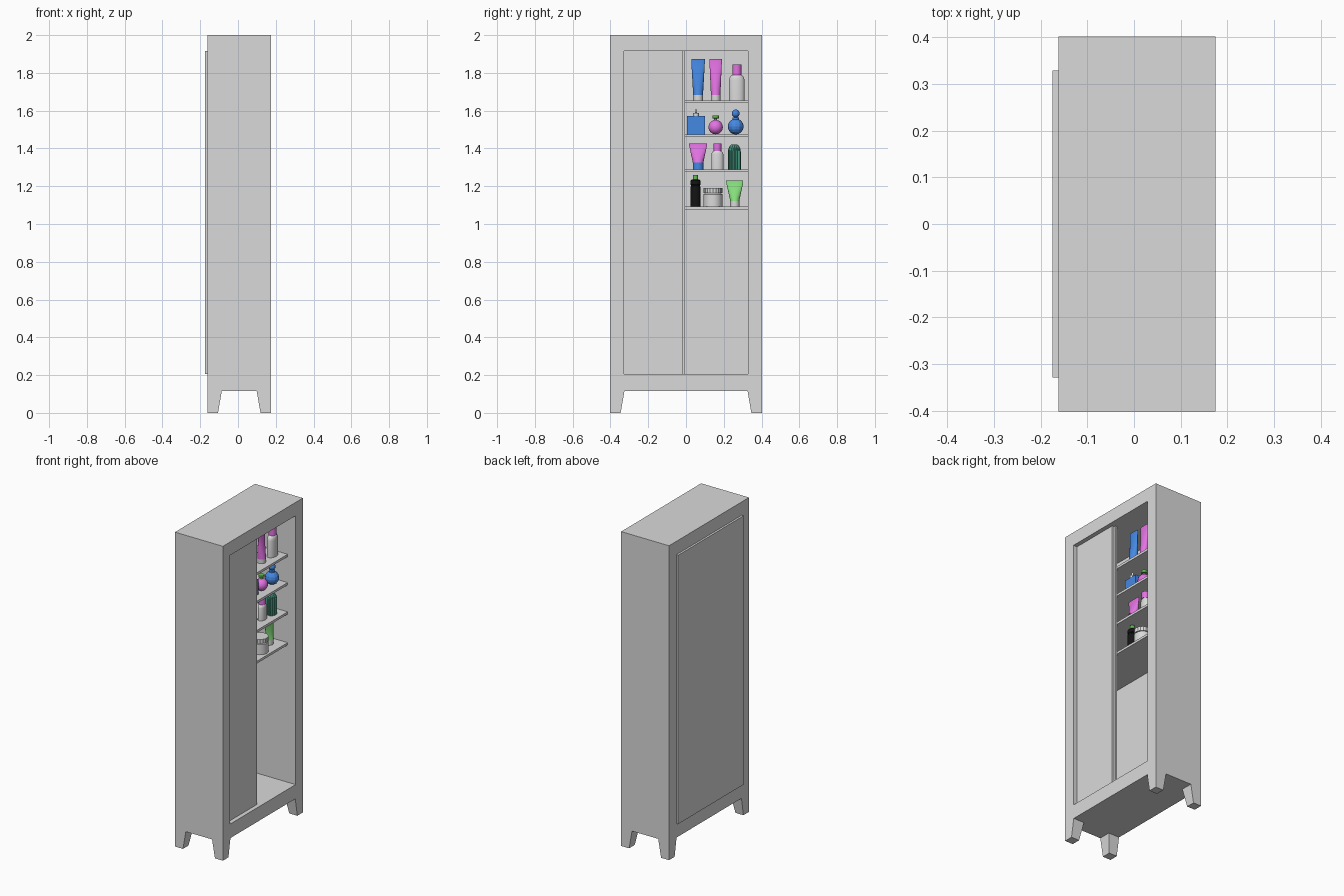
import bpy, bmesh, math

if "Cube" in bpy.data.objects:
    bpy.data.objects.remove(bpy.data.objects["Cube"])


def material(name, r, g, b):
    m = bpy.data.materials.new(name)
    m.diffuse_color = (r, g, b, 1)
    m.use_nodes = True
    m.node_tree.nodes["Principled BSDF"].inputs["Base Color"].default_value = m.diffuse_color
    return m


GREY = material("light grey", 0.70, 0.70, 0.70)
BLUE = material("blue", 0.06, 0.25, 0.77)
PINK = material("pink", 0.77, 0.17, 0.77)
LIME = material("light green", 0.25, 0.77, 0.21)
GREEN = material("green", 0.13, 0.50, 0.09)
TEAL = material("teal", 0.06, 0.32, 0.22)
BLACK = material("black", 0.007, 0.007, 0.007)


def finish(name, bm, mat, smooth=None):
    bmesh.ops.recalc_face_normals(bm, faces=bm.faces)
    me = bpy.data.meshes.new(name)
    bm.to_mesh(me)
    bm.free()
    ob = bpy.data.objects.new(name, me)
    bpy.context.collection.objects.link(ob)
    me.materials.append(mat)
    if smooth:
        bpy.ops.object.select_all(action='DESELECT')
        ob.select_set(True)
        bpy.context.view_layer.objects.active = ob
        bpy.ops.object.shade_smooth_by_angle(angle=math.radians(smooth))
    return ob


def box(name, x, y, z, mat, bevel=0):
    """Box from (min, max) ranges."""
    bm = bmesh.new()
    bmesh.ops.create_cube(bm, size=1)
    for v in bm.verts:
        for i, (a, b) in enumerate((x, y, z)):
            v.co[i] = a if v.co[i] < 0 else b
    ob = finish(name, bm, mat)
    if bevel:
        mod = ob.modifiers.new("bevel", 'BEVEL')
        mod.width, mod.segments = bevel, 3
    return ob


def loft(name, x, y, z, rings, mat, seg=24, flute=0, smooth=35):
    """Elliptical rings (half x, half y, height) joined bottom to top."""
    bm = bmesh.new()
    loops = []
    for hx, hy, h in rings:
        loop = []
        for i in range(seg):
            a = 2 * math.pi * i / seg
            k = 1 - (flute if i % 2 else 0)
            loop.append(bm.verts.new((x + hx * k * math.cos(a), y + hy * k * math.sin(a), z + h)))
        loops.append(loop)
    for lo, hi in zip(loops, loops[1:]):
        for i in range(seg):
            j = (i + 1) % seg
            bm.faces.new((lo[i], lo[j], hi[j], hi[i]))
    bm.faces.new(loops[0])
    bm.faces.new(loops[-1])
    return finish(name, bm, mat, smooth)


def turned(name, x, y, z, profile, mat, **kw):
    return loft(name, x, y, z, [(r, r, h) for r, h in profile], mat, **kw)


def ball(name, x, y, z, r, mat, seg=24, rings=16, smooth=60):
    bm = bmesh.new()
    bmesh.ops.create_uvsphere(bm, u_segments=seg, v_segments=rings, radius=r)
    bmesh.ops.translate(bm, vec=(x, y, z), verts=bm.verts)
    return finish(name, bm, mat, smooth)


def tube(name, y, z, cap_r, cap_h, top_half, height, mat, cap_mat, x=0.055):
    """Squeeze tube standing on its cap, pinched flat at the top."""
    turned(name + "_cap", x, y, z, [(cap_r, 0), (cap_r, cap_h)], cap_mat)
    rings = []
    for i in range(7):
        t = i / 6
        rings.append((cap_r * (1 - t) + 0.003, cap_r + (top_half - cap_r) * t,
                      cap_h + (height - 0.012 - cap_h) * t))
    rings.append((0.003, top_half, height))
    loft(name, x, y, z, rings, mat)


# Cabinet carcass: rectangular ring open front to back
bm = bmesh.new()
X0, X1, W = -0.162, 0.175, 0.402
OY, Z0, Z1 = 0.329, 0.205, 1.915
rects = ((-W, W, 0.115, 2.0), (-OY, OY, Z0, Z1))
g = [[[bm.verts.new((x, y, z)) for y, z in ((a, c), (b, c), (b, d), (a, d))]
      for a, b, c, d in rects] for x in (X0, X1)]
for i in range(4):
    j = (i + 1) % 4
    for s in (0, 1):
        bm.faces.new((g[s][0][i], g[s][0][j], g[s][1][j], g[s][1][i]))
        bm.faces.new((g[0][s][i], g[0][s][j], g[1][s][j], g[1][s][i]))
finish("cabinet_carcass", bm, GREY)
box("back_panel", (-0.175, -0.15), (-OY, OY), (Z0, Z1), GREY)

# Legs: flush outside, tapered inside
for sx, cx in ((1, X0), (-1, X1)):
    for sy in (1, -1):
        bm = bmesh.new()
        rows = []
        for w, z in ((0.056, 0), (0.076, 0.115)):
            rows.append([bm.verts.new((cx + sx * w * u, -sy * W + sy * w * v, z))
                         for u, v in ((0, 0), (1, 0), (1, 1), (0, 1))])
        for i in range(4):
            j = (i + 1) % 4
            bm.faces.new((rows[0][i], rows[0][j], rows[1][j], rows[1][i]))
        bm.faces.new(rows[0])
        bm.faces.new(rows[1])
        finish("leg", bm, GREY)

# Sliding doors, both pushed to the same side
box("front_sliding_door", (0.135, 0.148), (-OY, -0.018), (Z0, Z1), GREY)
box("rear_sliding_door", (0.121, 0.134), (-OY, -0.006), (Z0, Z1), GREY)

# Shelves
S = (1.655, 1.475, 1.289, 1.093)
for z in S:
    box("shelf", (-0.15, 0.119), (-OY, OY), (z - 0.015, z), GREY)

PX = 0.055
# Top shelf: two tubes and a bottle
tube("blue_tube", 0.064, S[0], 0.026, 0.027, 0.036, 0.218, BLUE, GREY)
tube("pink_tube", 0.157, S[0], 0.025, 0.027, 0.033, 0.218, PINK, GREY)
loft("tall_bottle", PX, 0.269, S[0],
     [(0.026, 0.041, 0), (0.026, 0.041, 0.105), (0.025, 0.038, 0.119),
      (0.022, 0.031, 0.129), (0.018, 0.023, 0.134)], GREY)
turned("tall_bottle_cap", PX, 0.269, S[0], [(0.024, 0.134), (0.024, 0.19)], PINK)

# Second shelf: perfume bottles
box("square_perfume", (0.038, 0.072), (0.005, 0.101), (S[1], S[1] + 0.096), BLUE)
turned("perfume_collar", PX, 0.053, S[1],
       [(0.016, 0.096), (0.016, 0.112), (0.006, 0.114), (0.006, 0.132)], GREY)
ball("round_perfume", PX, 0.157, S[1] + 0.038, 0.038, PINK)
turned("round_perfume_spray", PX, 0.157, S[1],
       [(0.008, 0.07), (0.008, 0.084), (0.018, 0.085), (0.018, 0.099)], GREEN)
ball("faceted_perfume", PX, 0.263, S[1] + 0.041, 0.042, BLUE, 12, 8, None)
turned("faceted_perfume_neck", PX, 0.263, S[1],
       [(0.018, 0.078), (0.018, 0.088), (0.01, 0.09), (0.01, 0.1)], BLUE, seg=12)
ball("faceted_perfume_stopper", PX, 0.263, S[1] + 0.11, 0.021, BLUE, 12, 8, None)

# Third shelf: short tube, small bottle, fluted jar
tube("wide_pink_tube", 0.064, S[2], 0.028, 0.036, 0.047, 0.138, PINK, BLUE)
loft("small_bottle", PX, 0.166, S[2],
     [(0.022, 0.032, 0), (0.022, 0.032, 0.08), (0.021, 0.029, 0.09),
      (0.018, 0.021, 0.097)], GREY)
turned("small_bottle_cap", PX, 0.166, S[2], [(0.021, 0.097), (0.021, 0.138)], PINK)
turned("fluted_jar", PX, 0.256, S[2],
       [(0.034, 0), (0.034, 0.095), (0.031, 0.112), (0.025, 0.124), (0.016, 0.131)],
       TEAL, seg=32, flute=0.1)

# Bottom shelf: dark bottle, cream jar, flared tube
turned("dark_bottle", PX, 0.05, S[3],
       [(0.026, 0), (0.026, 0.105), (0.023, 0.107), (0.023, 0.113), (0.026, 0.115),
        (0.026, 0.136), (0.02, 0.142)], BLACK)
turned("dark_bottle_cap", PX, 0.05, S[3], [(0.014, 0.142), (0.014, 0.166)], GREEN)
turned("cream_jar", PX, 0.143, S[3], [(0.05, 0), (0.05, 0.064), (0.042, 0.07)], GREY)
turned("cream_jar_lid", PX, 0.143, S[3], [(0.05, 0.07), (0.05, 0.097)], GREY,
       seg=40, flute=0.05)
tube("green_tube", 0.258, S[3], 0.024, 0.03, 0.045, 0.138, LIME, GREY, x=0.04)
